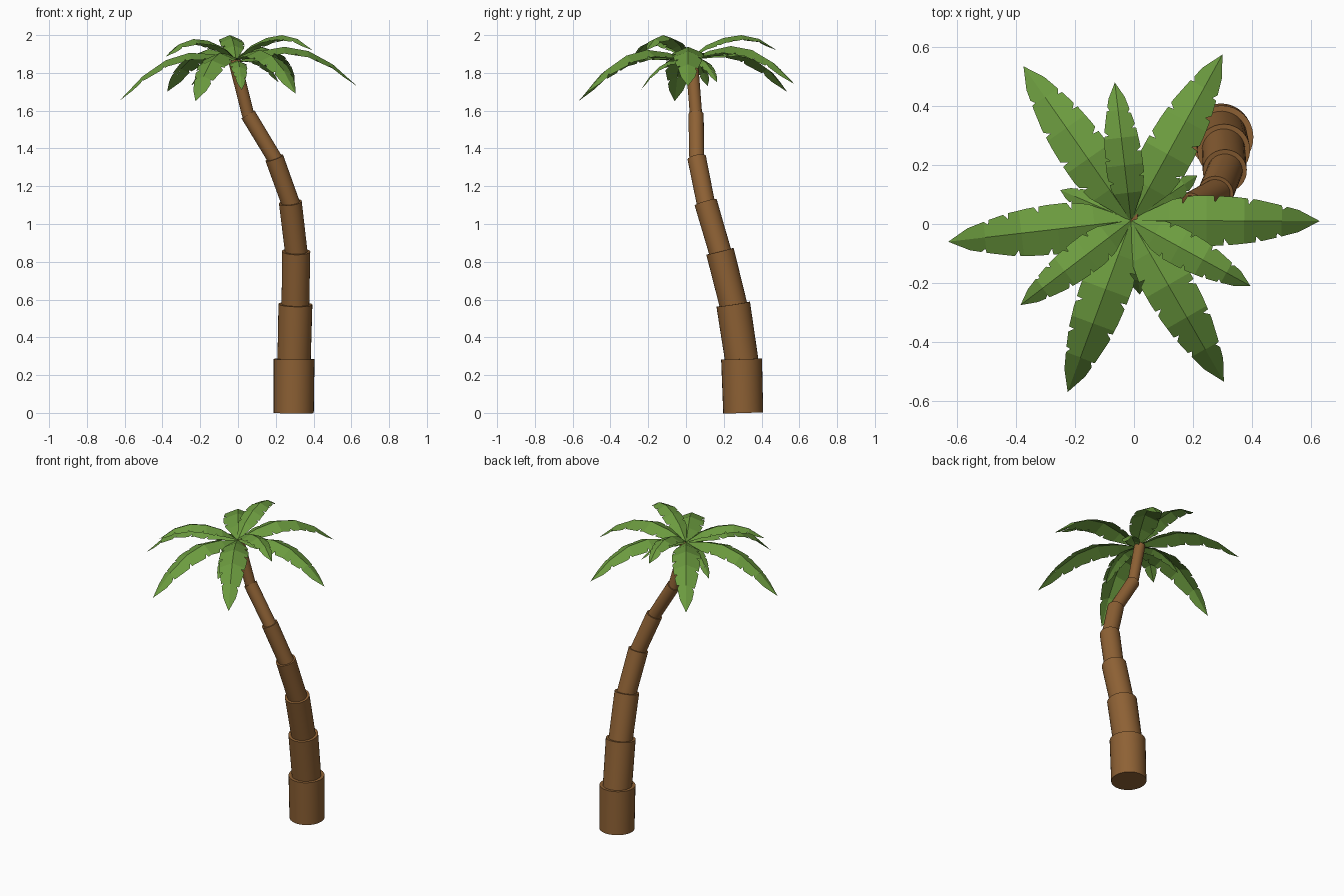
import bpy, bmesh, math
from mathutils import Vector

if "Cube" in bpy.data.objects:
    bpy.data.objects.remove(bpy.data.objects["Cube"])


def material(name, rgb):
    m = bpy.data.materials.new(name)
    m.diffuse_color = (*rgb, 1)
    m.use_nodes = True
    m.node_tree.nodes["Principled BSDF"].inputs["Base Color"].default_value = m.diffuse_color
    return m


BARK = material("bark", (0.27, 0.12, 0.035))
GREEN = material("leaf_green", (0.15, 0.33, 0.05))


def lerp(table, f):
    """Piecewise-linear lookup in evenly spaced values over 0..1."""
    x = f * (len(table) - 1)
    i = min(int(x), len(table) - 2)
    return table[i] + (table[i + 1] - table[i]) * (x - i)


# Trunk: stacked, slightly tilted barrels that get thinner upwards
joints = [Vector(p) for p in (
    (0.295, 0.303, 0), (0.297, 0.294, 0.285), (0.304, 0.25, 0.575),
    (0.308, 0.18, 0.855), (0.277, 0.104, 1.115), (0.192, 0.057, 1.35),
    (0.053, 0.053, 1.58), (-0.02, 0.03, 1.87))]
radii = [0.107, 0.089, 0.074, 0.060, 0.049, 0.040, 0.033]
for i, r in enumerate(radii):
    a, b = joints[i], joints[i + 1]
    axis = (b - a).normalized()
    if i:
        a = a - axis * 0.015
    bpy.ops.mesh.primitive_cone_add(vertices=32, radius1=r * 0.99, radius2=r * 1.01,
                                    depth=(b - a).length, location=(a + b) / 2)
    ob = bpy.context.object
    ob.name = f"trunk_segment_{i + 1}"
    ob.rotation_euler = axis.to_track_quat('Z', 'Y').to_euler()
    ob.data.materials.append(BARK)
    bpy.ops.object.shade_smooth_by_angle(angle=math.radians(40))

# Fronds: folded arched leaves with small slits along both edges
WIDTH = [0.06, 0.45, 0.85, 1.0, 1.0, 0.95, 0.85, 0.66, 0.44, 0.0]
CROWN = Vector((-0.01, 0.012, 0))
SLITS = {1: (0.27, 0.44, 0.62, 0.80), -1: (0.31, 0.49, 0.66, 0.77)}


def frond(name, tip, heights, half_width, sag=0.0):
    reach = Vector((*tip, 0)) - CROWN
    side_dir = Vector((-reach.y, reach.x, 0)).normalized()
    bm = bmesh.new()
    knots = {k / 5 for k in range(6)} | {k / 9 for k in range(10)}
    for side in (1, -1):
        # stations: (fraction along leaf, edge width factor)
        stations = [(f, 1.0) for f in knots
                    if all(not -0.005 < f - s < 0.035 for s in SLITS[side])]
        for s in SLITS[side]:
            stations += [(s, 1.0), (s + 0.004, 0.74), (s + 0.028, 1.0)]
        pairs = []
        for f, k in sorted(stations):
            mid = CROWN + reach * f
            mid.z = lerp(heights, f) - sag * f
            w = lerp(WIDTH, f) * half_width * k
            edge = mid + side_dir * side * w - Vector((0, 0, 0.42 * w))
            pairs.append((bm.verts.new(mid), bm.verts.new(edge)))
        for (m0, e0), (m1, e1) in zip(pairs, pairs[1:]):
            bm.faces.new((m0, e0, e1, m1) if side < 0 else (m0, m1, e1, e0))
    bmesh.ops.remove_doubles(bm, verts=bm.verts, dist=0.0001)
    me = bpy.data.meshes.new(name)
    bm.to_mesh(me)
    bm.free()
    me.materials.append(GREEN)
    bpy.context.collection.objects.link(bpy.data.objects.new(name, me))


UPPER = [1.87, 1.945, 1.985, 2.0, 1.98, 1.92]
MIDDLE = [1.87, 1.915, 1.938, 1.915, 1.845, 1.73]
LOWER = [1.86, 1.87, 1.87, 1.845, 1.80, 1.73]

# Raised short fronds
for i, (tip, sag) in enumerate([((-0.065, 0.48), 0), ((0.395, -0.21), 0),
                                ((-0.385, -0.275), 0.035)]):
    frond(f"upper_frond_{i + 1}", tip, UPPER, 0.063, sag)

# Long drooping fronds
for i, (tip, sag) in enumerate([((0.63, 0.01), 0), ((0.30, 0.575), -0.01),
                                ((-0.375, 0.535), 0.03), ((-0.63, -0.06), 0.08),
                                ((-0.225, -0.57), 0.08), ((0.305, -0.535), 0.04)]):
    frond(f"long_frond_{i + 1}", tip, MIDDLE, 0.085, sag)

# Small hanging fronds under the crown
for i, (tip, sag) in enumerate([((0.215, 0.165), -0.02), ((-0.25, 0.115), 0),
                                ((0.02, -0.24), 0.02)]):
    frond(f"lower_frond_{i + 1}", tip, LOWER, 0.045, sag)
